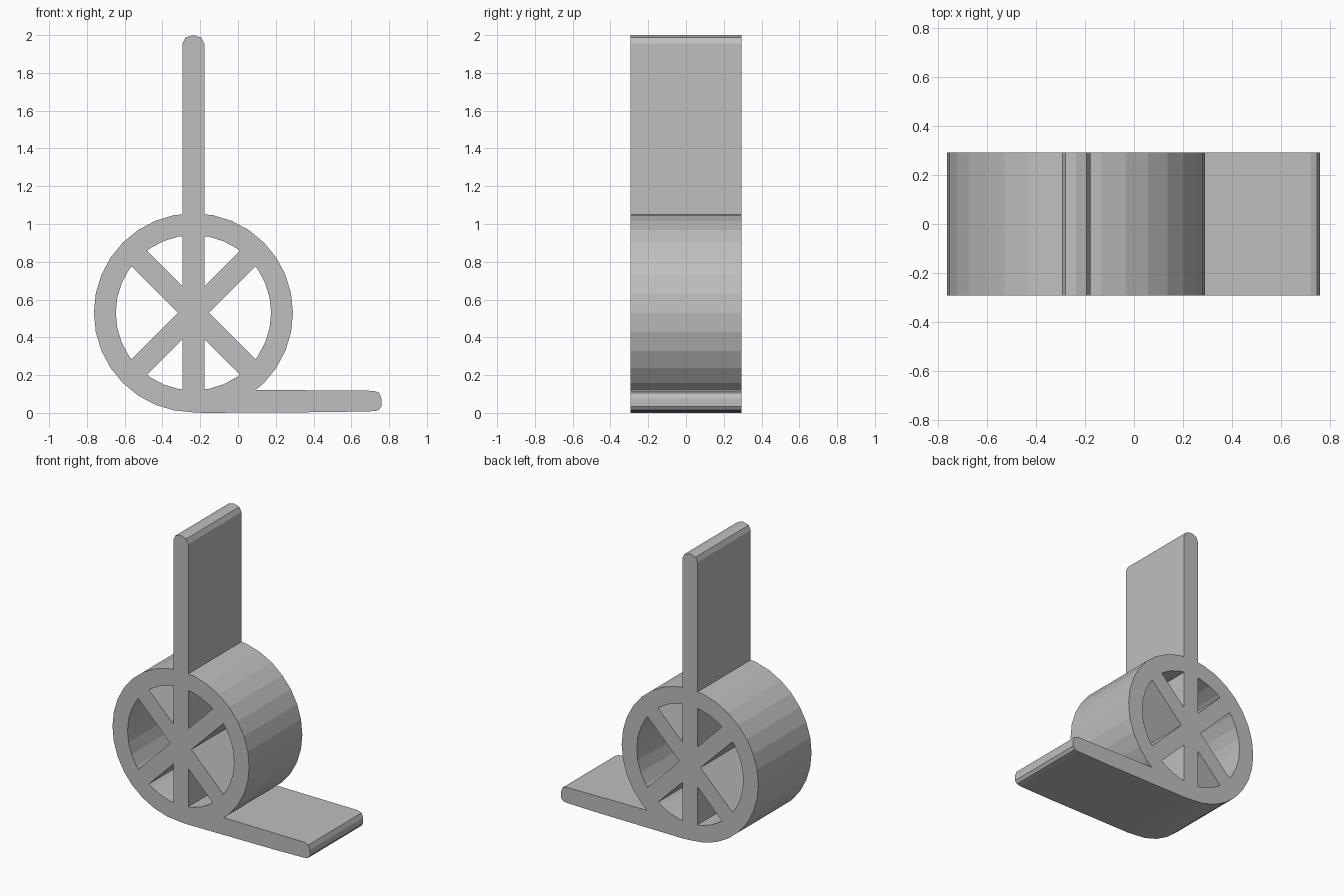
import bpy, bmesh, math
from mathutils import Vector

cube = bpy.data.objects.get("Cube")
if cube:
    bpy.data.objects.remove(cube)

CENTRE = Vector((-0.236, 0.53))
OUTER, INNER, SEGMENTS = 0.527, 0.411, 32
HALF_SPOKE = 0.0575
HALF_DEPTH = 0.293

grey = bpy.data.materials.new("light grey")
grey.use_nodes = True
colour = (0.52, 0.52, 0.52, 1)
grey.diffuse_color = colour
grey.node_tree.nodes["Principled BSDF"].inputs["Base Color"].default_value = colour


def rim_point(radius, k):
    a = math.tau * k / SEGMENTS
    return CENTRE + Vector((math.cos(a), math.sin(a))) * radius


def clip(poly, normal, offset):
    """Keep the part of a convex polygon beyond a spoke edge."""
    out = []
    for p, q in zip(poly, poly[1:] + poly[:1]):
        dp = (p - CENTRE).dot(normal) - offset
        dq = (q - CENTRE).dot(normal) - offset
        if dp >= 0:
            out.append(p)
        if dp * dq < 0:
            out.append(p.lerp(q, dp / (dp - dq)))
    return out


# Outer silhouette: rim, foot and upright blade
blade = [(-0.2935, 1.051), (-0.2935, 1.955), (-0.279, 1.987), (-0.237, 2.0),
         (-0.195, 1.987), (-0.1785, 1.955), (-0.1785, 1.051)]
foot = [(0.094, 0.122), (0.72, 0.117), (0.747, 0.106), (0.76, 0.075),
        (0.76, 0.035), (0.745, 0.015), (0.72, 0.009), (0.48, 0.004), (-0.19, 0.0)]
outline = [Vector(p) for p in blade]
outline += [rim_point(OUTER, k) for k in range(7, -5, -1)]
outline += [Vector(p) for p in foot]
outline += [rim_point(OUTER, k) for k in range(-8, -24, -1)]

# Openings between the upright spoke and the two diagonal spokes
upright = Vector((1, 0))
rising = Vector((1, 1)).normalized()
falling = Vector((1, -1)).normalized()
disc = [rim_point(INNER, k) for k in range(SEGMENTS)]
holes = []
for s in (1, -1):
    for a, b in ((rising, falling), (upright, -falling), (upright, -rising)):
        holes.append(clip(clip(disc, a * s, HALF_SPOKE), b * s, HALF_SPOKE))

# Fill the profile and extrude it through the depth
bm = bmesh.new()
for loop in [outline] + holes:
    verts = [bm.verts.new((p.x, -HALF_DEPTH, p.y)) for p in loop]
    for a, b in zip(verts, verts[1:] + verts[:1]):
        bm.edges.new((a, b))
bmesh.ops.triangle_fill(bm, use_beauty=True, edges=bm.edges[:], normal=(0, -1, 0))
back = bmesh.ops.extrude_face_region(bm, geom=bm.faces[:], use_keep_orig=True)
bmesh.ops.translate(bm, vec=(0, 2 * HALF_DEPTH, 0),
                    verts=[g for g in back["geom"] if isinstance(g, bmesh.types.BMVert)])
bmesh.ops.recalc_face_normals(bm, faces=bm.faces[:])

mesh = bpy.data.meshes.new("spoked_wheel_with_blade_and_foot")
bm.to_mesh(mesh)
bm.free()
mesh.materials.append(grey)
body = bpy.data.objects.new("spoked_wheel_with_blade_and_foot", mesh)
bpy.context.collection.objects.link(body)
